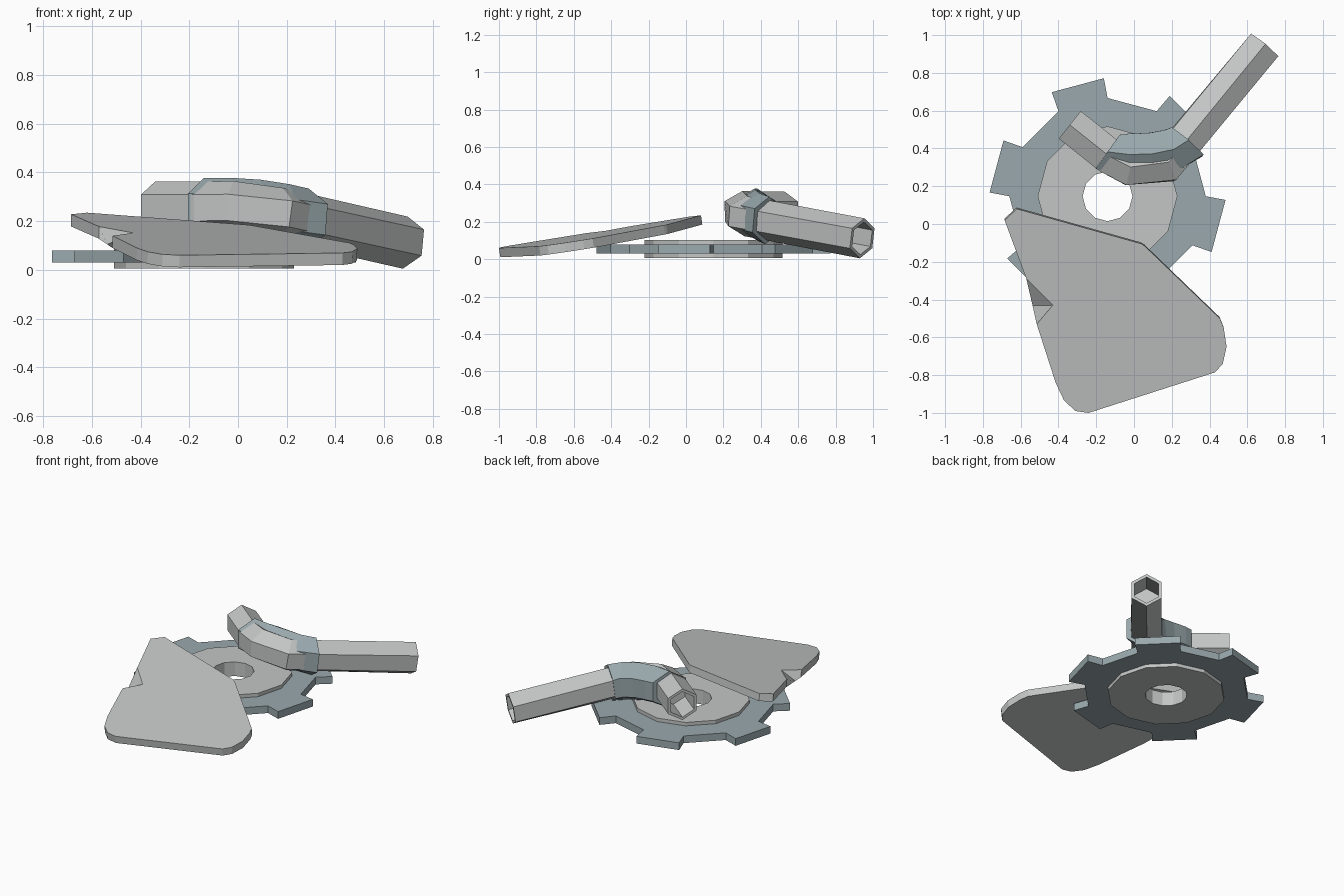
import bpy, bmesh, math
from mathutils import Vector

if "Cube" in bpy.data.objects:
    bpy.data.objects.remove(bpy.data.objects["Cube"])


def material(name, rgb):
    m = bpy.data.materials.new(name)
    m.diffuse_color = (*rgb, 1)
    m.use_nodes = True
    m.node_tree.nodes["Principled BSDF"].inputs["Base Color"].default_value = m.diffuse_color
    return m


GREY = material("pale_steel", (0.55, 0.565, 0.565))
TEAL = material("blue_grey_steel", (0.32, 0.395, 0.42))


def loft(name, rings, mat, caps=True):
    """Skin a list of equal-sized point rings; cap the ends or close into a loop."""
    bm = bmesh.new()
    vs = [[bm.verts.new(p) for p in r] for r in rings]
    n = len(vs[0])
    pairs = list(zip(vs, vs[1:]))
    if not caps:
        pairs.append((vs[-1], vs[0]))
    for a, b in pairs:
        for i in range(n):
            j = (i + 1) % n
            bm.faces.new((a[i], a[j], b[j], b[i]))
    if caps:
        bm.faces.new(vs[0])
        bm.faces.new(vs[-1])
    bmesh.ops.recalc_face_normals(bm, faces=bm.faces)
    me = bpy.data.meshes.new(name)
    bm.to_mesh(me)
    bm.free()
    me.materials.append(mat)
    ob = bpy.data.objects.new(name, me)
    bpy.context.collection.objects.link(ob)
    return ob


# --- gear and hub, lying flat ---
CX, CY = -0.14, 0.147


def polar(points, z):
    return [(CX + r * math.cos(math.radians(a)), CY + r * math.sin(math.radians(a)), z)
            for a, r in points]


def ring_solid(name, outer, inner, z0, z1, mat):
    return loft(name, [polar(outer, z0), polar(outer, z1), polar(inner, z1), polar(inner, z0)],
                mat, caps=False)


teeth = [(45 + 60 * k + da, r) for k in range(6)
         for da, r in ((-15, 0.52), (-13.2, 0.625), (13.2, 0.625), (15, 0.52))]
ring_solid("gear", teeth, [(a, 0.25) for a, r in teeth], 0.03, 0.08, TEAL)
steps = [30 * k for k in range(12)]
ring_solid("hub", [(a, 0.37) for a in steps], [(a, 0.132) for a in steps], 0.006, 0.104, GREY)


# --- hexagonal pipe and elbow ---
def hexagon(c, t, r, widen=1.0):
    side = t.cross(Vector((0, 0, 1))).normalized()
    up = side.cross(t).normalized()
    return [c + side * (widen * r * math.sin(math.radians(60 * k)))
            + up * (r * math.cos(math.radians(60 * k))) for k in range(6)]


def pipe(name, path, r, mat, bore=0.0, depth=0.0, ends=None):
    pts = [Vector(p) for p in path]
    dirs = [(b - a).normalized() for a, b in zip(pts, pts[1:])]
    t0, t1 = [Vector(e).normalized() for e in ends] if ends else (dirs[0], dirs[-1])
    rings = [hexagon(pts[0], t0, r)]
    for p, a, b in zip(pts[1:], dirs, dirs[1:]):
        rings.append(hexagon(p, (a + b).normalized(), r, 1 / math.cos(a.angle(b) / 2)))
    rings.append(hexagon(pts[-1], t1, r))
    if bore:  # blind bores in both ends
        rings = ([hexagon(pts[0] + t0 * depth, t0, bore), hexagon(pts[0], t0, bore)] + rings
                 + [hexagon(pts[-1], t1, bore), hexagon(pts[-1] - t1 * depth, t1, bore)])
    return loft(name, rings, mat)


pipe("bent_pipe",
     [(-0.34, 0.525, 0.255), (-0.13, 0.358, 0.255), (-0.025, 0.303, 0.257),
      (0.17, 0.32, 0.23), (0.687, 0.942, 0.112)], 0.108, GREY, bore=0.088, depth=0.2)
pipe("elbow_sleeve",
     [(-0.14, 0.382, 0.25), (-0.03, 0.368, 0.25), (0.08, 0.37, 0.243),
      (0.19, 0.388, 0.226), (0.28, 0.434, 0.207)], 0.128, TEAL,
     ends=[(0.81, -0.58, 0), (0.65, 0.75, -0.12)])

# --- torn sheet plate, leaning on the gear ---
outline = [(-0.62, 0.08), (-0.685, 0.02), (-0.57, -0.29), (-0.43, -0.43), (-0.515, -0.53),
           (-0.415, -0.84), (-0.37, -0.935), (-0.31, -0.99), (-0.24, -1.0), (0.43, -0.785),
           (0.47, -0.74), (0.49, -0.65), (0.475, -0.55), (0.455, -0.50), (0.06, -0.12),
           (0.04, -0.105)]
NOTCH = 3


def on_plane(x, y):
    return Vector((x, y, 0.202 - 0.034 * x + 0.15 * y))


down = Vector((0.034, -0.15, 1)).normalized() * -0.05
top = [on_plane(*p) for p in outline]
bottom = [p + down for p in top]
bottom[NOTCH] = on_plane(-0.535, -0.44) + down  # notch only cuts the upper side deeply
loft("torn_plate", [top, bottom], GREY)
